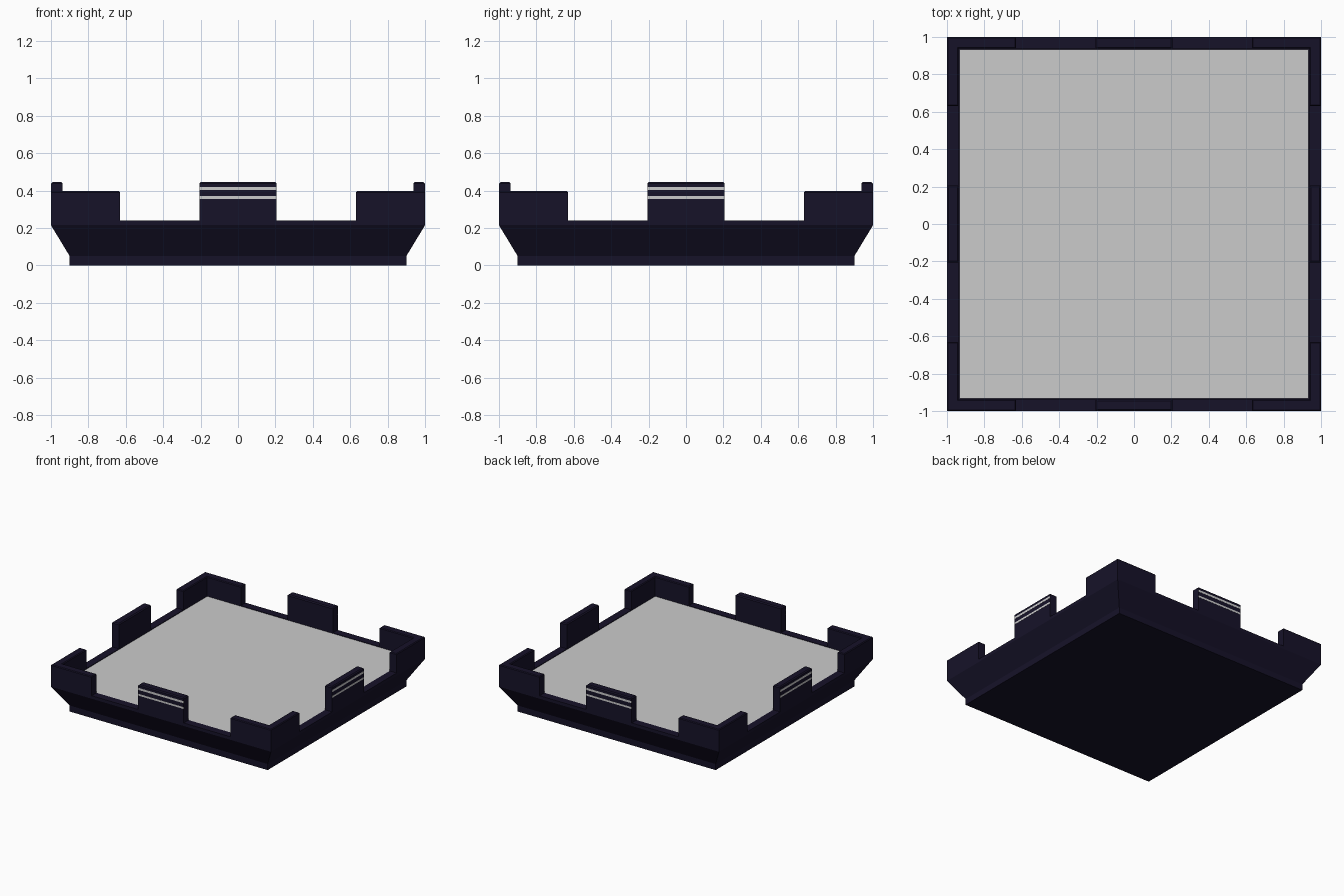
import bpy, bmesh, math
from mathutils import Matrix

if "Cube" in bpy.data.objects:
    bpy.data.objects.remove(bpy.data.objects["Cube"])

navy = bpy.data.materials.new("dark_navy")
navy.diffuse_color = (0.008, 0.006, 0.022, 1)
navy.use_nodes = True
navy.node_tree.nodes["Principled BSDF"].inputs["Base Color"].default_value = navy.diffuse_color


def finish(bm, name, mat=None):
    bmesh.ops.recalc_face_normals(bm, faces=bm.faces)
    me = bpy.data.meshes.new(name)
    bm.to_mesh(me)
    bm.free()
    ob = bpy.data.objects.new(name, me)
    bpy.context.collection.objects.link(ob)
    if mat:
        me.materials.append(mat)
    return ob


def square_loft(name, rings, mat=None):
    """Stack of square rings (half width, z), capped at both ends."""
    bm = bmesh.new()
    loops = [[bm.verts.new((sx * h, sy * h, z)) for sx, sy in
              ((-1, -1), (1, -1), (1, 1), (-1, 1))] for h, z in rings]
    for a, b in zip(loops, loops[1:]):
        for i in range(4):
            j = (i + 1) % 4
            bm.faces.new((a[i], a[j], b[j], b[i]))
    bm.faces.new(loops[0])
    bm.faces.new(loops[-1])
    return finish(bm, name, mat)


def prism(name, outline, z0, z1, turn, mat=None, bevel=0):
    """Outline extruded upwards, top edges chamfered, turned about z."""
    bm = bmesh.new()
    face = bm.faces.new([bm.verts.new((x, y, z0)) for x, y in outline])
    new = bmesh.ops.extrude_face_region(bm, geom=[face])["geom"]
    bmesh.ops.translate(bm, vec=(0, 0, z1 - z0),
                        verts=[g for g in new if isinstance(g, bmesh.types.BMVert)])
    if bevel:
        top = [e for e in bm.edges if all(abs(v.co.z - z1) < 1e-5 for v in e.verts)]
        bmesh.ops.bevel(bm, geom=top, offset=bevel, segments=1, affect='EDGES')
    bm.transform(Matrix.Rotation(turn, 4, 'Z'))
    return finish(bm, name, mat)


def rect(x, y0, y1):
    return [(-x, y0), (x, y0), (x, y1), (-x, y1)]


RIM, INNER = 0.24, 0.937

# Flared tray body with a shallow recess, and the floor panel inside it
square_loft("tray_body", [(0.9, 0), (0.9, 0.05), (1, 0.215), (1, RIM),
                          (INNER, RIM), (INNER, 0.22)], navy)
square_loft("floor_panel", [(INNER - 0.003, 0.221), (INNER - 0.003, 0.237)])

corner = [(-1, -1), (-0.63, -1), (-0.63, -INNER),
          (-INNER, -INNER), (-INNER, -0.63), (-1, -0.63)]

for i, side in enumerate(("front", "right", "back", "left")):
    turn = i * math.pi / 2
    # L-shaped corner wall and raised tab in the middle of each side
    prism(side + "_corner_wall", corner, RIM, 0.397, turn, navy, 0.006)
    prism(side + "_tab", rect(0.207, -1, -INNER), RIM, 0.445, turn, navy, 0.008)
    # Pale stripes on the outer face of the tab
    for n, (z0, z1) in enumerate(((0.355, 0.37), (0.402, 0.419))):
        prism(f"{side}_stripe_{n + 1}", rect(0.207, -1.001, -0.999), z0, z1, turn)
